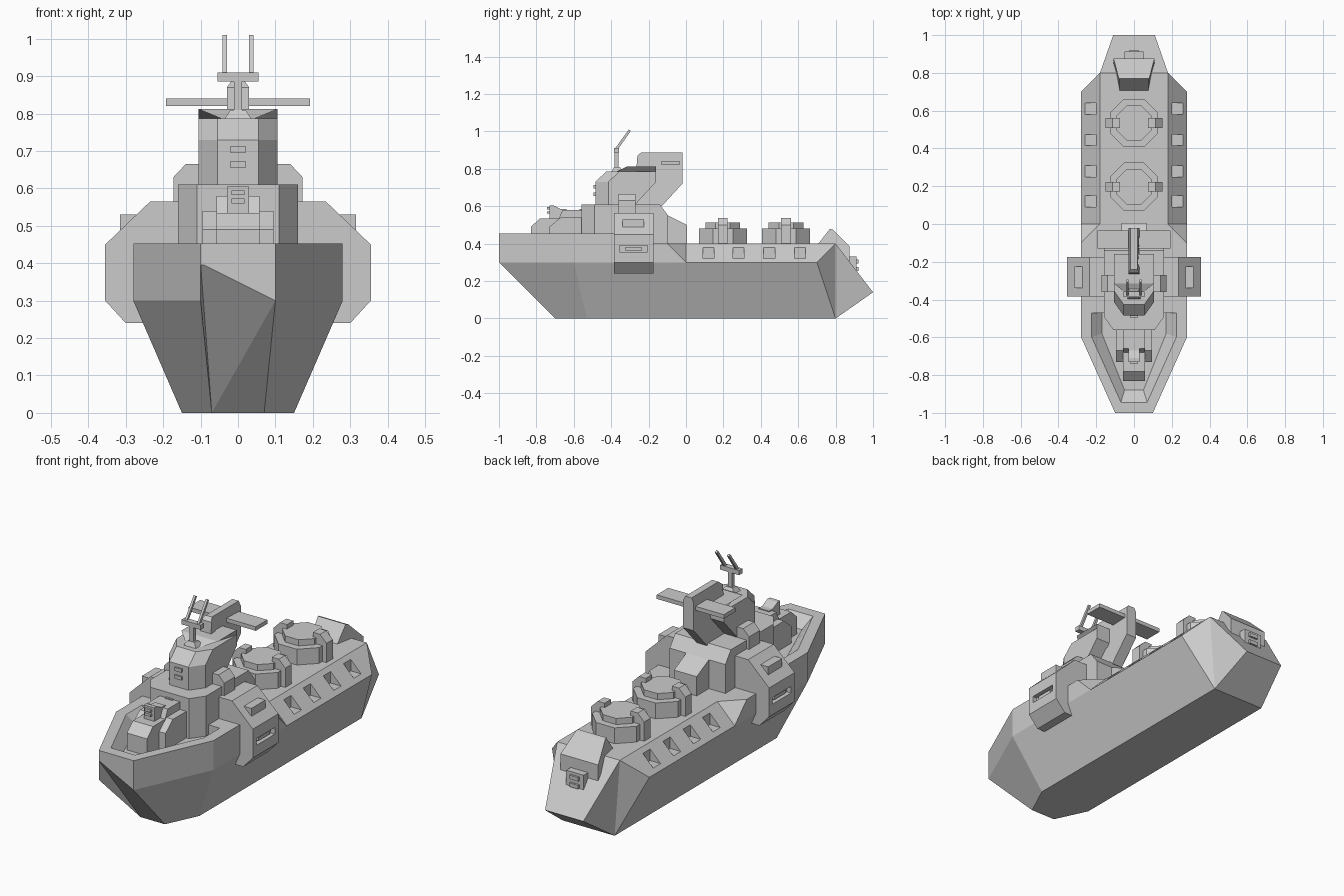
import bpy, bmesh, math

if "Cube" in bpy.data.objects:
    bpy.data.objects.remove(bpy.data.objects["Cube"])


def make(name, verts, faces):
    bm = bmesh.new()
    vs = [bm.verts.new(v) for v in verts]
    for f in faces:
        bm.faces.new([vs[i] for i in f])
    bmesh.ops.remove_doubles(bm, verts=bm.verts, dist=1e-5)
    bmesh.ops.recalc_face_normals(bm, faces=bm.faces)
    me = bpy.data.meshes.new(name)
    bm.to_mesh(me)
    bm.free()
    ob = bpy.data.objects.new(name, me)
    bpy.context.collection.objects.link(ob)
    return ob


def loft(name, rings):
    """Bridge equal-length rings of 3D points and cap both ends."""
    n = len(rings[0])
    faces = [list(range(n)), list(range((len(rings) - 1) * n, len(rings) * n))]
    for r in range(len(rings) - 1):
        for i in range(n):
            j = (i + 1) % n
            faces.append([r * n + i, r * n + j, (r + 1) * n + j, (r + 1) * n + i])
    return make(name, [p for ring in rings for p in ring], faces)


def sym(pts):
    """Complete a half ring (x >= 0) with its mirror image."""
    return list(pts) + [(-x, y, z) for x, y, z in reversed(pts)]


def side_profile(name, pts, w, x=0):
    """Extrude a (y, z) outline across x; a third value overrides half width."""
    return loft(name, [[(x + s * (p[2] if len(p) > 2 else w), p[0], p[1]) for p in pts]
                       for s in (-1, 1)])


def front_profile(name, pts, y0, y1, s=1):
    """Extrude an (x, z) outline along y."""
    return loft(name, [[(s * x, y, z) for x, z in pts] for y in (y0, y1)])


def plan(pts, z):
    return sym([(x, y, z) for x, y in pts])


def box(name, x0, x1, y0, y1, z0, z1):
    return loft(name, [[(x0, y0, z), (x1, y0, z), (x1, y1, z), (x0, y1, z)] for z in (z0, z1)])


def cut(ob, cutters):
    for c in cutters:
        m = ob.modifiers.new("cut", "BOOLEAN")
        m.operation, m.solver, m.object = "DIFFERENCE", "EXACT", c
        bpy.context.view_layer.objects.active = ob
        bpy.ops.object.modifier_apply(modifier=m.name)
        bpy.data.objects.remove(c)


# Hull: bottom, chine and deck points at each station
stations = [
    [(.07, -.7, 0), (.1, -1, .3), (.1, -1, .4)],
    [(.15, -.53, 0), (.28, -.6, .3), (.28, -.6, .4)],
    [(.15, -.1, 0), (.28, -.1, .3), (.28, -.1, .4)],
    [(.15, 0, 0), (.28, 0, .3), (.28, -.1, .4)],
    [(.15, 0, 0), (.28, 0, .3), (.18, 0, .4)],
    [(.15, .8, 0), (.28, .7, .3), (.18, .8, .4)],
    [(.15, .8, 0), (.18, .8, .4), (.18, .8, .4)],
    [(.11, 1, .14)] * 3,
]
hull = loft("hull", [sym(s) for s in stations])
cut(hull, [box("port_cutter", min(s * .2, s * .4), max(s * .2, s * .4), y, y + .06, .32, .5)
           for s in (-1, 1) for y in (.09, .25, .415, .58)])

# Foredeck with sunken well behind the bulwark
outline = [(.1, -1), (.28, -.6), (.28, -.28)]
foredeck = loft("foredeck", [plan(outline, z) for z in (.395, .453)])
cut(foredeck, [loft("well_cutter", [plan([(.05, -.88), (.17, -.58), (.17, -.47)], .402),
                                    plan([(.07, -.945), (.225, -.6), (.225, -.47)], .454)])])

# Main superstructure, with a sloped rear edge
loft("superstructure", [plan([(.11, -.56), (.16, -.49), (.16, yr)], z)
                        for z, yr in ((.39, -.095), (.55, -.095), (.61, -.14))])
side_profile("rear_cabin", [(-.15, .39), (-.15, .6), (-.095, .55), (.005, .5), (.005, .39)], .065)
box("cabin_window", -.02, .02, -.57, -.55, .565, .585)

# Forward turret
side_profile("turret_body", [(-.83, .39), (-.83, .49), (-.78, .535), (-.68, .535),
                             (-.66, .58), (-.55, .58), (-.55, .39)], .058)
side_profile("turret_shoulders", [(-.73, .39), (-.73, .49), (-.67, .54), (-.54, .54), (-.54, .39)], .095)
side_profile("turret_sight", [(-.73, .53), (-.73, .605), (-.71, .605), (-.67, .585), (-.64, .585),
                              (-.64, .53)], .03)
for z in (.56, .582):
    box("sight_lens", -.018, .018, -.742, -.72, z, z + .013)

# Side sponsons with slot, hatch and upper pods
for s in (-1, 1):
    sp = front_profile("sponson", [(.14, .565), (.235, .565), (.355, .45), (.355, .3),
                                   (.3, .24), (.14, .24)], -.385, -.175, s)
    x0, x1 = sorted((s * .33, s * .4))
    cut(sp, [box("slot_cutter", x0, x1, -.355, -.205, .355, .39)])
    x0, x1 = sorted((s * .3, s * .345))
    box("slot_bar", x0, x1, -.325, -.235, .364, .38)
    front_profile("sponson_hatch", [(.26, .48), (.27, .53), (.315, .53), (.315, .48)], -.34, -.225, s)
    front_profile("side_pod", [(.09, .55), (.09, .665), (.14, .665), (.173, .63), (.173, .55)],
                  -.36, -.27, s)

# Command tower, fin and wings
loft("tower", [plan([(.055, y0), (.105, y0 + .07), (.105, yr)], z)
               for z, y0, yr in ((.6, -.485, -.28), (.73, -.485, -.16), (.787, -.425, -.16))])
side_profile("tower_roof", [(-.37, .785, .04), (-.315, .812), (-.16, .812), (-.16, .785)], .105)
side_profile("tower_fin", [(-.28, .6), (-.26, .87, .03), (-.24, .887, .018), (-.02, .887, .018),
                           (-.02, .865), (-.02, .72), (-.13, .6)], .03)
box("wings", -.193, .193, -.13, -.035, .82, .841)
for z in (.655, .695):
    box("tower_window", -.02, .02, -.494, -.48, z, z + .018)

# Mast and twin antennae
loft("mast_foot", [plan([(.04, -.4), (.04, -.33)], .78), plan([(.02, -.385), (.02, -.355)], .81)])
box("mast", -.011, .011, -.383, -.361, .79, .89)
box("mast_crossbar", -.055, .055, -.386, -.358, .886, .91)
for x in (-.035, .035):
    side_profile("antenna", [(-.382, .905), (-.306, 1.01), (-.295, 1.003), (-.367, .9)], .006, x)


# Two octagonal deck turrets
def octagon(cy, apothem, z):
    r = apothem / math.cos(math.pi / 8)
    return [(r * math.cos(a), cy + r * math.sin(a), z)
            for a in (math.pi / 8 + k * math.pi / 4 for k in range(8))]


for cy in (.197, .535):
    loft("deck_turret", [octagon(cy, .128, z) for z in (.39, .482)])
    loft("deck_turret_cap", [octagon(cy, .093, z) for z in (.48, .514)])
    for s in (-1, 1):
        front_profile("turret_lug", [(.075, .4), (.075, .537), (.115, .537), (.152, .5), (.152, .4)],
                      cy - .026, cy + .026, s)

# Stern housing and exhaust
side_profile("stern_housing", [(.7, .39, .075), (.77, .48, .08), (.785, .475, .085), (.875, .385),
                               (.875, .23), (.8, .23)], .108)
box("exhaust", -.05, .05, .87, .912, .235, .33)
for z in (.255, .295):
    box("exhaust_vent", -.025, .025, .91, .922, z, z + .02)
